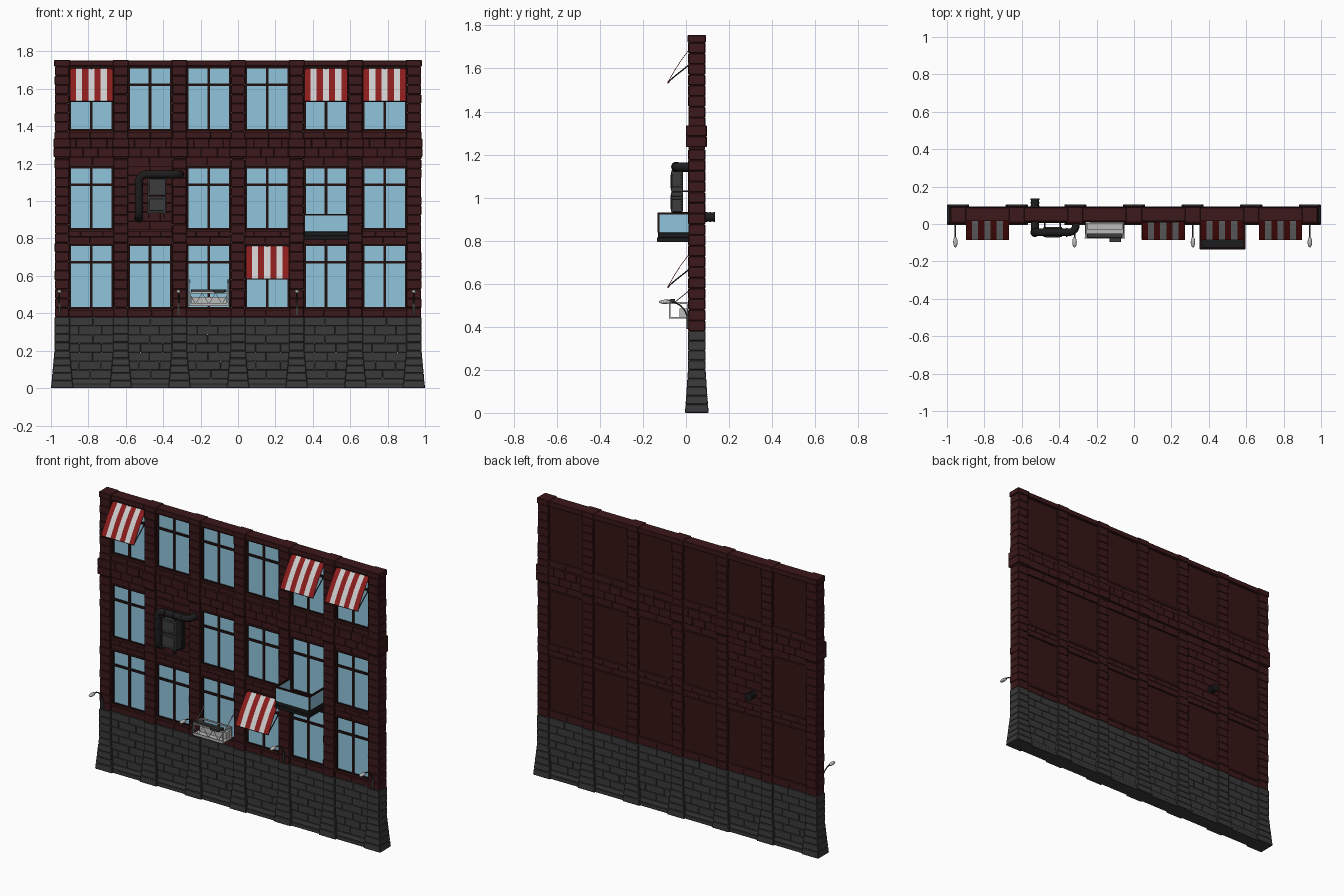
import bpy, bmesh, math, random
from mathutils import Vector, Matrix

if "Cube" in bpy.data.objects:
    bpy.data.objects.remove(bpy.data.objects["Cube"])

random.seed(4)
PITCH = 0.3135
HALF = 0.118                      # half width of a bay opening
ROWS = [(0.43, 0.765), (0.85, 1.18), (1.38, 1.715)]
PIERS = [(i - 3) * PITCH for i in range(7)]
BAYS = [(i - 2.5) * PITCH for i in range(6)]


def mat(name, r, g, b):
    m = bpy.data.materials.new(name)
    m.diffuse_color = (r, g, b, 1)
    m.use_nodes = True
    m.node_tree.nodes["Principled BSDF"].inputs["Base Color"].default_value = m.diffuse_color
    return m


BRICK = mat("brick", 0.045, 0.009, 0.010)
PANEL = mat("panel", 0.035, 0.007, 0.007)
STONE = mat("stone", 0.042, 0.042, 0.042)
FRAME = mat("frame", 0.016, 0.005, 0.005)
GLASS = mat("glass", 0.28, 0.56, 0.72)
RED = mat("awning_red", 0.26, 0.012, 0.012)
WHITE = mat("awning_white", 0.65, 0.62, 0.62)
DARK = mat("dark_metal", 0.012, 0.012, 0.013)
UNIT = mat("unit_grey", 0.045, 0.046, 0.046)
LIGHT = mat("light_metal", 0.5, 0.5, 0.5)


def finish(name, bm, material, bevel=0):
    bmesh.ops.recalc_face_normals(bm, faces=bm.faces)
    me = bpy.data.meshes.new(name)
    bm.to_mesh(me)
    bm.free()
    me.materials.append(material)
    ob = bpy.data.objects.new(name, me)
    bpy.context.collection.objects.link(ob)
    if bevel:
        b = ob.modifiers.new("bevel", 'BEVEL')
        b.width, b.segments = bevel, 1
    return ob


def box(bm, x0, x1, y0, y1, z0, z1, dx=0, dy=0):
    """Box whose top is pulled in by dx, dy on each side."""
    v = [bm.verts.new(p) for p in (
        (x0, y0, z0), (x1, y0, z0), (x1, y1, z0), (x0, y1, z0),
        (x0 + dx, y0 + dy, z1), (x1 - dx, y0 + dy, z1), (x1 - dx, y1 - dy, z1), (x0 + dx, y1 - dy, z1))]
    for f in ((3, 2, 1, 0), (4, 5, 6, 7), (0, 1, 5, 4), (1, 2, 6, 5), (2, 3, 7, 6), (3, 0, 4, 7)):
        bm.faces.new([v[i] for i in f])


def bricks(bm, x0, x1, y0, y1, z0, z1, rows, cols):
    """Running courses of bricks filling a block."""
    h, w = (z1 - z0) / rows, (x1 - x0) / cols
    for r in range(rows):
        cuts = [x0 + w * (c + 0.5 * (r % 2)) + random.uniform(-.1, .1) * w for c in range(1 - r % 2, cols)]
        cuts = [x0] + cuts + [x1]
        for a, b in zip(cuts, cuts[1:]):
            j = random.uniform(0, 0.002)
            box(bm, a, b, y0 + j, y1 - j, z0 + h * r, z0 + h * (r + 1))


def rounded(pts, r):
    """Path with its corners rounded off."""
    pts = [Vector(p) for p in pts]
    out = [pts[0]]
    for a, b, c in zip(pts, pts[1:], pts[2:]):
        p, q = b + (a - b).normalized() * r, b + (c - b).normalized() * r
        for k in range(7):
            t = k / 6
            out.append(p * (1 - t) ** 2 + b * 2 * t * (1 - t) + q * t * t)
    return out + [pts[-1]]


def tube(name, paths, radius, material, res=2):
    cu = bpy.data.curves.new(name, 'CURVE')
    cu.dimensions, cu.bevel_depth, cu.bevel_resolution, cu.use_fill_caps = '3D', radius, res, True
    for path in paths:
        s = cu.splines.new('POLY')
        s.points.add(len(path) - 1)
        for p, c in zip(s.points, path):
            p.co = (*c, 1)
    cu.materials.append(material)
    ob = bpy.data.objects.new(name, cu)
    bpy.context.collection.objects.link(ob)
    bpy.ops.object.select_all(action='DESELECT')
    ob.select_set(True)
    bpy.context.view_layer.objects.active = ob
    bpy.ops.object.convert(target='MESH')
    bpy.ops.object.shade_smooth_by_angle(angle=math.radians(50))
    return ob


# Stone base: flared piers and coursed panels between them
bm = bmesh.new()
for x in PIERS:
    for k in range(5):            # flared courses
        e = 0.0185 * (1 - k / 5)
        box(bm, x - .041 - e, x + .041 + e, .009 - e * .75, .091 + e * .75, k * .04, k * .04 + .04, .0037, .0028)
    for k in range(4):
        box(bm, x - .041, x + .041, .009, .091, .2 + k * .045, .245 + k * .045)
finish("base_piers", bm, STONE, 0.003)
bm = bmesh.new()
for x in BAYS:
    box(bm, x - .12, x + .12, .006, .094, 0, .024)
    box(bm, x - .12, x + .12, .01, .09, .024, .05, 0, .006)
    bricks(bm, x - .12, x + .12, .018, .082, .05, .38, 7, 2)
finish("base_panels", bm, STONE, 0.002)

# Brick piers with caps at the band and the roof line
bm = bmesh.new()
for x in PIERS:
    for k in range(27):
        h = (1.72 - .38) / 27
        j, m = random.uniform(0, .003), random.uniform(0, .002)
        box(bm, x - .04 + j, x + .04 - j, .01 + m, .09 - m, .38 + h * k, .38 + h * (k + 1))
    box(bm, x - .042, x + .042, .008, .092, 1.72, 1.755)
    box(bm, x - .045, x + .045, .0, .097, 1.235, 1.285)
    box(bm, x - .045, x + .045, .0, .097, 1.285, 1.335)
finish("brick_piers", bm, BRICK, 0.003)

# Brick courses below, between and above the windows
bm = bmesh.new()
for x in BAYS:
    a, b = x - .12, x + .12
    bricks(bm, a, b, .022, .082, .38, .424, 1, 2)
    bricks(bm, a, b, .022, .082, .772, .843, 2, 2)
    bricks(bm, a, b, .022, .082, 1.187, 1.235, 1, 2)
    bricks(bm, a, b, .008, .092, 1.235, 1.335, 2, 3)
    bricks(bm, a, b, .022, .082, 1.335, 1.374, 1, 2)
    box(bm, a, b, .015, .088, 1.722, 1.752)
bricks(bm, BAYS[1] - .12, BAYS[1] + .12, .026, .082, .843, 1.187, 7, 2)
finish("brick_courses", bm, BRICK, 0.002)

# Wall panels behind the windows, with raised sills and lintels
bm = bmesh.new()
for x in BAYS:
    box(bm, x - .12, x + .12, .042, .074, .38, 1.74)
finish("wall_panels", bm, PANEL)
bm = bmesh.new()
for x in BAYS:
    for z0, z1 in ROWS:
        box(bm, x - .118, x + .118, .014, .086, z0 - .014, z0 - .003)
        box(bm, x - .118, x + .118, .018, .086, z1 + .004, z1 + .013)
finish("sills_and_lintels", bm, BRICK)

# Windows
glass, frame = bmesh.new(), bmesh.new()
for i, x in enumerate(BAYS):
    for r, (z0, z1) in enumerate(ROWS):
        if (i, r) == (1, 1):
            continue
        box(glass, x - .115, x + .115, .036, .044, z0, z1)
        for s in (-1, 1):
            box(frame, x + s * .1135 - .0055, x + s * .1135 + .0055, .028, .044, z0 - .004, z1 + .004)
        for zc, h in ((z0, .005), (z1, .005), (z1 - .092, .007)):
            box(frame, x - .115, x + .115, .029, .044, zc - h, zc + h)
        box(frame, x - .007, x + .007, .03, .044, z0, z1)
finish("window_glass", glass, GLASS)
finish("window_frames", frame, FRAME)

# Striped awnings with curved side arms
for n, (i, r) in enumerate(((0, 2), (4, 2), (5, 2), (3, 0))):
    x, top = BAYS[i], ROWS[r][1] - .005
    prof = [(.035 - .12 * t, top - .175 * t + .012 * math.sin(math.pi * t)) for t in (0, .25, .5, .75, 1)]
    bm = bmesh.new()
    grid = [[bm.verts.new((x - .115 + .23 * c / 7, y, z)) for y, z in prof] for c in range(8)]
    for c in range(7):
        for k in range(4):
            f = bm.faces.new((grid[c][k], grid[c][k + 1], grid[c + 1][k + 1], grid[c + 1][k]))
            f.material_index = c % 2
    aw = finish(f"awning_{n + 1}", bm, RED)
    aw.data.materials.append(WHITE)
    s = aw.modifiers.new("thickness", 'SOLIDIFY')
    s.thickness, s.offset = .003, 0
    arms = []
    for sx in (-.112, .112):
        arms.append([(x + sx, .035 - .118 * math.sin(t * math.pi / 2),
                      top - .176 + .10 * (1 - t) ** 1.6) for t in (0, .2, .4, .6, .8, 1)])
    arms.append([(x - .115, -.083, top - .176), (x + .115, -.083, top - .176)])
    tube(f"awning_arms_{n + 1}", arms, .0035, DARK, 1)

# Balcony with glass sides
x = BAYS[4]
a, b = .35, .595
bm = bmesh.new()
box(bm, a, b, -.135, .03, .795, .815)
box(bm, a + .004, b - .004, -.13, .03, .815, .838)
finish("balcony_floor", bm, DARK, .002)
bm = bmesh.new()
box(bm, a + .004, b - .004, -.13, -.125, .838, .924)
box(bm, a + .004, a + .009, -.125, .012, .838, .924)
box(bm, b - .009, b - .004, -.125, .012, .838, .924)
finish("balcony_glass", bm, GLASS)
bm = bmesh.new()
box(bm, a, b, -.133, -.123, .922, .931)
for xx in (a, b - .01):
    box(bm, xx, xx + .01, -.123, .014, .922, .931)
    box(bm, xx + .001, xx + .009, -.132, -.124, .838, .924)
finish("balcony_rail", bm, FRAME)

# Ventilation unit on brackets
bm = bmesh.new()
for z in (.935, 1.03):
    box(bm, -.485, -.385, -.07, -.015, z, z + .09)
    box(bm, -.475, -.395, -.073, -.07, z + .012, z + .078)
    for k in range(5):
        box(bm, -.385, -.382, -.064, -.021, z + .014 + k * .014, z + .022 + k * .014)
finish("ventilation_unit", bm, UNIT, .002)
bm = bmesh.new()
for xx in (-.48, -.398):
    for z in (.925, 1.025, 1.12):
        box(bm, xx, xx + .008, -.068, .03, z, z + .008)
    box(bm, xx, xx + .008, .01, .03, .915, 1.13)
    box(bm, xx, xx + .008, -.068, -.06, .91, .935)
finish("unit_brackets", bm, DARK)

# Duct through the wall, up and over the unit
duct = rounded([(-.53, .128, .91), (-.53, -.045, .91), (-.53, -.045, 1.143),
                (-.31, -.045, 1.143), (-.31, .03, 1.143)], .045)
tube("duct", [duct], .021, DARK, 3)
rings = [[(-.53, -.045, z - .004), (-.53, -.045, z + .004)] for z in (.965, 1.03, 1.095)]
rings += [[(xx - .004, -.045, 1.143), (xx + .004, -.045, 1.143)] for xx in (-.475, -.415, -.36)]
rings += [[(-.53, y - .004, .91), (-.53, y + .004, .91)] for y in (.012, .095, .113, .131)]
tube("duct_rings", rings, .0245, DARK, 3)

# Window rack with lattice front
a, b = -.262, -.05
bm = bmesh.new()
box(bm, a, b, -.078, .02, .438, .446)
for y in (-.078, .004):
    for z in (.446, .507):
        box(bm, a, b, y, y + .006, z, z + .008)
    for xx in (a, b - .008):
        box(bm, xx, xx + .008, y, y + .006, .44, .515)
for xx in (a, b - .008):
    box(bm, xx, xx + .008, -.078, .01, .507, .515)
box(bm, a + .012, b - .012, -.03, .01, .446, .486)
finish("window_rack", bm, LIGHT)
zig = [(a + (b - a) * k / 6, -.075, .45 if k % 2 else .508) for k in range(7)]
stays = [[(xx, -.055, .512), (xx, .03, .58)] for xx in (a + .004, b - .004)]
tube("rack_lattice", [zig] + stays, .0025, LIGHT, 1)
bm = bmesh.new()
box(bm, a + .012, b - .012, -.074, -.05, .507, .528)
box(bm, -.13, -.07, -.097, -.074, .512, .526)
finish("rack_bar", bm, UNIT, .002)

# Street lamps on curved arms
arms, heads, plates = [], bmesh.new(), bmesh.new()
for x in (-.955, -.318, .315, .94):
    arms.append([(x, .01 - .085 * (1 - math.cos(t * math.pi / 2)), .42 + .097 * math.sin(t * math.pi / 2))
                 for t in (0, .2, .4, .6, .8, 1)])
    bmesh.ops.create_uvsphere(heads, u_segments=12, v_segments=8, radius=1, matrix=Matrix.LocRotScale(
        Vector((x, -.097, .516)), None, Vector((.012, .029, .010))))
    box(plates, x - .006, x + .006, .003, .012, .39, .455)
tube("lamp_arms", arms, .004, UNIT, 1)
finish("lamp_heads", heads, LIGHT).data.shade_smooth()
finish("lamp_plates", plates, UNIT)
